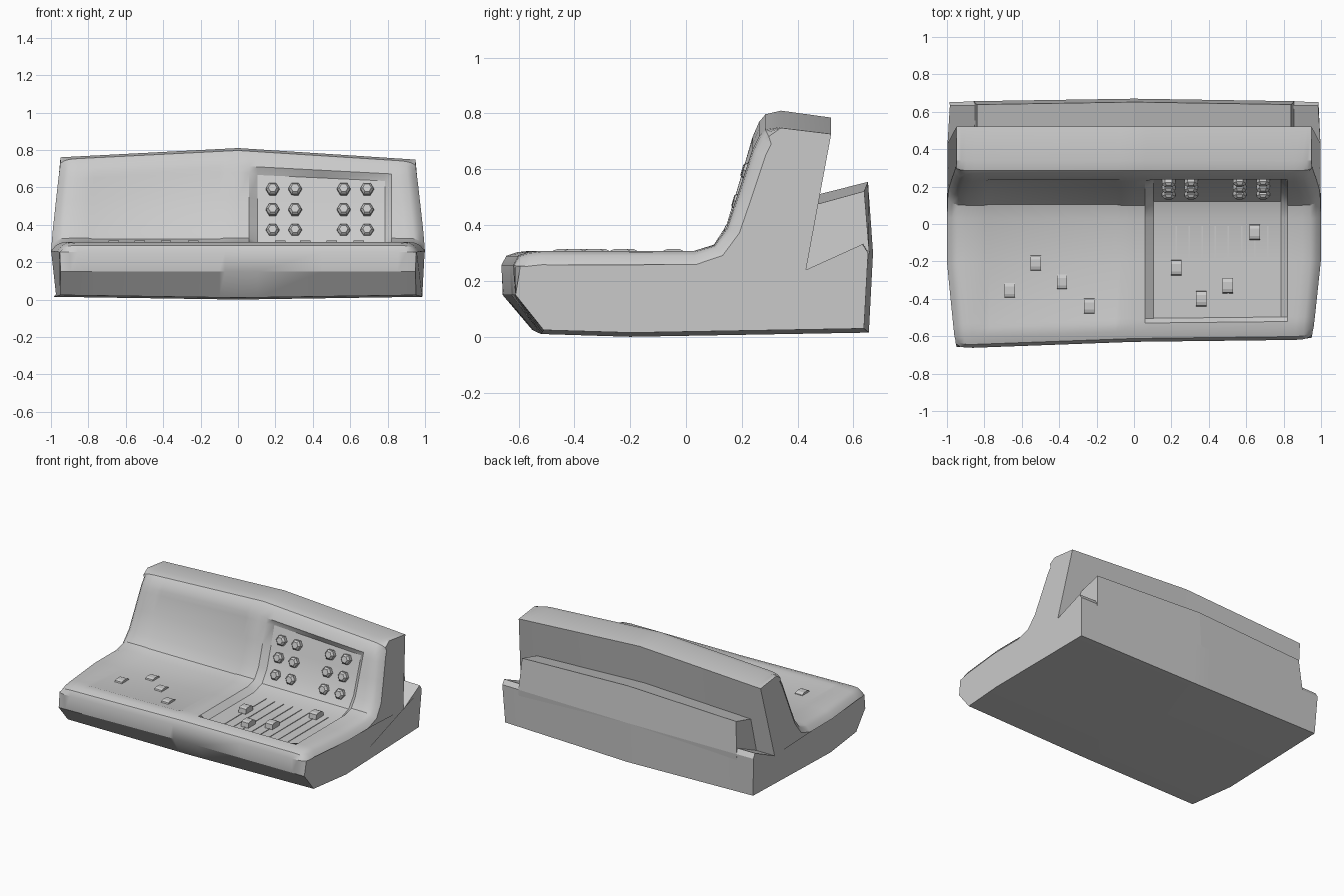
import bpy, bmesh, math
from mathutils import Matrix, Vector

if "Cube" in bpy.data.objects:
    bpy.data.objects.remove(bpy.data.objects["Cube"])

# Side profile (y, z): bottom, front nose, desk, upright panel, top, back ledge
PROFILE = [(-0.2, 0.0), (-0.52, 0.01), (-0.622, 0.15), (-0.63, 0.255), (-0.612, 0.29), (-0.575, 0.303),
           (-0.53, 0.308), (-0.505, 0.308), (-0.2, 0.308), (0.03, 0.308), (0.10, 0.33), (0.145, 0.40),
           (0.19, 0.55), (0.228, 0.68), (0.238, 0.715), (0.262, 0.77), (0.285, 0.797), (0.34, 0.81),
           (0.52, 0.785), (0.43, 0.24), (0.65, 0.335), (0.67, 0.30), (0.655, 0.015)]
PANEL = range(7, 14)
DEPTH_R, DEPTH_L = 0.032, 0.008


def finish(bm, name, smooth=None):
    bmesh.ops.recalc_face_normals(bm, faces=bm.faces)
    me = bpy.data.meshes.new(name)
    bm.to_mesh(me)
    bm.free()
    ob = bpy.data.objects.new(name, me)
    bpy.context.collection.objects.link(ob)
    if smooth:
        bpy.ops.object.select_all(action='DESELECT')
        ob.select_set(True)
        bpy.context.view_layer.objects.active = ob
        bpy.ops.object.shade_smooth_by_angle(angle=math.radians(smooth))
    return ob


def loft(bm, rings):
    rows = [[bm.verts.new(p) for p in r] for r in rings]
    n = len(rows[0])
    for a, b in zip(rows, rows[1:]):
        for i in range(n):
            j = (i + 1) % n
            bm.faces.new((a[i], a[j], b[j], b[i]))
    bm.faces.new(rows[0])
    bm.faces.new(rows[-1][::-1])


def bow(x, y, z):
    """Fold of the whole console about its centre line."""
    if z > 0.31:
        z -= (0.065 if x > 0 else 0.052) * abs(x) * (z - 0.31) / 0.5
    elif z < 0.1:
        z += 0.015 * abs(x)
    if y < 0:
        y += min(1, -y / 0.6) * x * (0.012 if x > 0 else 0.037)
    elif y > 0.6:
        y -= 0.018 * abs(x)
    return (x, y, z)


def inward(i):
    a, b = Vector(PROFILE[i - 1]), Vector(PROFILE[i + 1])
    t = (b - a).normalized()
    return Vector((t.y, -t.x))


def end_x(y, z):
    x = 1.0
    if y < -0.2:
        x -= 0.045 * (-0.2 - y) / 0.43
    if z > 0.3:
        x -= 0.1 * (z - 0.3)
    else:
        x -= 0.05 * (0.3 - z)
    return x - max(0, y - 0.5) * 0.08


def end_ring(side, t, inset):
    ring = []
    for i, (y, z) in enumerate(PROFILE):
        x = side * t * end_x(y, z)
        if 3 <= i <= 16:
            k = 0.5 if i in (3, 16) else 1
            d = inward(i) * inset * k
            y, z = y + d.x, z + d.y
        ring.append(bow(x, y, z))
    return ring


def ring_at(x, depth):
    ring = []
    for i, (y, z) in enumerate(PROFILE):
        if i in PANEL:
            d = inward(i) * depth
            y, z = y + d.x, z + d.y
        ring.append(bow(x, y, z))
    return ring


# Main console body, with a deep right panel and a shallow left panel
ends = [(1.0, 0.05), (0.975, 0.018), (0.945, 0.004), (0.90, 0)]
stations = [(-0.80, 0), (-0.77, DEPTH_L), (-0.10, DEPTH_L), (-0.07, 0), (0, 0), (0.06, 0),
            (0.105, DEPTH_R), (0.45, DEPTH_R), (0.785, DEPTH_R), (0.82, 0)]
bm = bmesh.new()
loft(bm, [end_ring(-1, *e) for e in ends] + [ring_at(*s) for s in stations]
     + [end_ring(1, *e) for e in reversed(ends)])
finish(bm, "console_body", 32)

# Rear housing between the corner notches
bm = bmesh.new()
rear = [(0.40, 0.20), (0.45, 0.50), (0.475, 0.51), (0.652, 0.555), (0.67, 0.30), (0.66, 0.20)]
loft(bm, [[(x * (1.02 if z < 0.4 else 1), y - 0.016 * abs(x) * (y > 0.6),
            z - 0.04 * abs(x) * (z > 0.4)) for y, z in rear] for x in (-0.84, 0, 0.84)])
finish(bm, "rear_housing")

# Hexagonal buttons on the upright panel
bm = bmesh.new()
tilt = Matrix.Rotation(math.radians(74), 4, 'X') @ Matrix.Rotation(math.radians(30), 4, 'Z')
for x in (0.185, 0.305, 0.565, 0.69):
    for z in (0.37, 0.48, 0.59):
        y = 0.145 + (z + 0.06 * x * (z - 0.3) / 0.5 - 0.40) * 0.29 + DEPTH_R - 0.006
        base = Matrix.Translation((x, y, z)) @ tilt
        bmesh.ops.create_cone(bm, cap_ends=True, segments=6, radius1=0.036, radius2=0.036,
                              depth=0.03, matrix=base)
        bmesh.ops.create_cone(bm, cap_ends=True, segments=6, radius1=0.036, radius2=0.023,
                              depth=0.014, matrix=base @ Matrix.Translation((0, 0, 0.022)))
finish(bm, "hex_buttons")


def slider(bm, x, y, z0, z1):
    prof = [(-0.042, z0), (-0.036, z1 - 0.006), (-0.018, z1), (0.02, z1), (0.04, z1 - 0.01), (0.042, z0)]
    loft(bm, [[(x + s * 0.028, y + a, b) for a, b in prof] for s in (-1, 1)])


# Slider caps on the desk
bm = bmesh.new()
for x, y in ((-0.665, -0.355), (-0.525, -0.21), (-0.385, -0.31), (-0.24, -0.44)):
    slider(bm, x, y, 0.29, 0.315)
for x, y in ((0.225, -0.235), (0.36, -0.4), (0.5, -0.33), (0.645, -0.045)):
    slider(bm, x, y, 0.265, 0.315)
finish(bm, "slider_caps")

# Thin slider tracks in the right panel
bm = bmesh.new()
for k in range(8):
    x = 0.225 + 0.07 * k
    bmesh.ops.create_cube(bm, size=1, matrix=Matrix.Translation((x, -0.25, 0.275))
                          @ Matrix.Diagonal((0.008, 0.48, 0.01, 1)))
finish(bm, "slider_tracks")
